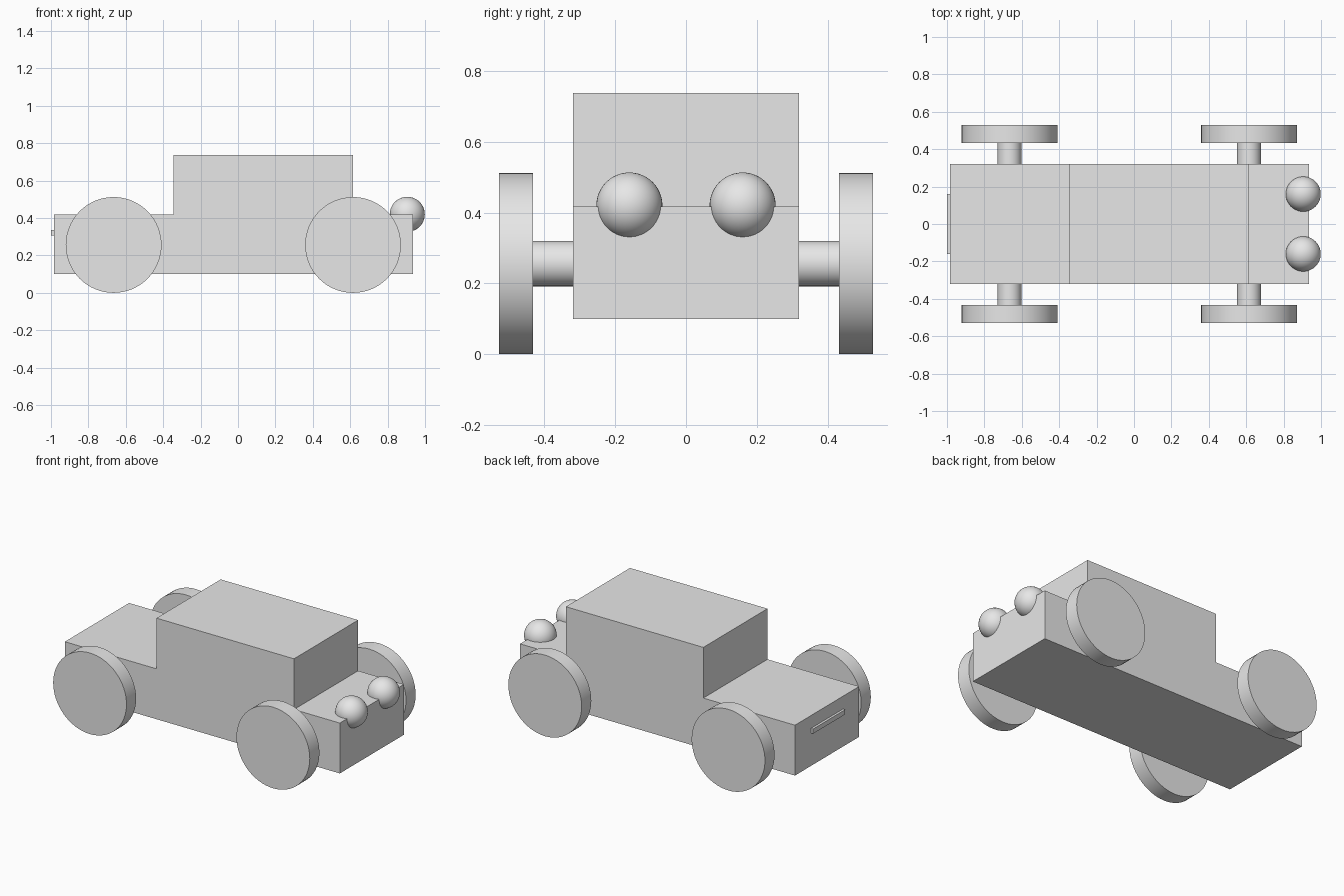
import bpy
import bmesh
from math import radians
from mathutils import Matrix, Vector

cube = bpy.data.objects.get("Cube")
if cube:
    bpy.data.objects.remove(cube, do_unlink=True)

# Single paint colour
grey = bpy.data.materials.new("light grey")
grey.use_nodes = True
colour = (0.8, 0.8, 0.8, 1)
grey.diffuse_color = colour
grey.node_tree.nodes["Principled BSDF"].inputs["Base Color"].default_value = colour


def finish(name, bm, smooth=False):
    """Turn a bmesh into a named, painted object."""
    bmesh.ops.recalc_face_normals(bm, faces=bm.faces)
    mesh = bpy.data.meshes.new(name)
    bm.to_mesh(mesh)
    bm.free()
    mesh.materials.append(grey)
    obj = bpy.data.objects.new(name, mesh)
    bpy.context.collection.objects.link(obj)
    if smooth:
        bpy.ops.object.select_all(action="DESELECT")
        obj.select_set(True)
        bpy.context.view_layer.objects.active = obj
        bpy.ops.object.shade_smooth_by_angle(angle=radians(35))
    return obj


def disc(name, x, y, z, radius, width):
    """Cylinder lying along y."""
    bm = bmesh.new()
    place = Matrix.Translation((x, y, z)) @ Matrix.Rotation(radians(90), 4, "X")
    bmesh.ops.create_cone(bm, cap_ends=True, segments=64, radius1=radius,
                          radius2=radius, depth=width, matrix=place)
    return finish(name, bm, smooth=True)


# Body: stepped side profile extruded across the width
HALF_WIDTH = 0.32
profile = [(-0.985, 0.1), (0.935, 0.1), (0.935, 0.418), (0.615, 0.418),
           (0.615, 0.738), (-0.345, 0.738), (-0.345, 0.418), (-0.985, 0.418)]
bm = bmesh.new()
side = bm.faces.new([bm.verts.new((x, -HALF_WIDTH, z)) for x, z in profile])
extruded = bmesh.ops.extrude_face_region(bm, geom=[side], use_keep_orig=True)
moved = [v for v in extruded["geom"] if isinstance(v, bmesh.types.BMVert)]
bmesh.ops.translate(bm, verts=moved, vec=Vector((0, 2 * HALF_WIDTH, 0)))
finish("body", bm)

# Axles and wheels
R = 0.256
for end, x in (("rear", -0.665), ("front", 0.615)):
    disc(end + "_axle", x, 0, R, 0.064, 0.9)
    for hand, s in (("left", 1), ("right", -1)):
        disc(f"{end}_{hand}_wheel", x, s * 0.48, R, R, 0.096)

# Headlights
for hand, s in (("left", 1), ("right", -1)):
    bm = bmesh.new()
    bmesh.ops.create_uvsphere(bm, u_segments=40, v_segments=24, radius=0.0935,
                              matrix=Matrix.Translation((0.905, s * 0.16, 0.42)))
    finish(hand + "_headlight", bm, smooth=True)

# Rear plate
bm = bmesh.new()
bmesh.ops.create_cube(bm, size=1, matrix=Matrix.Translation((-0.985, 0, 0.322))
                      @ Matrix.Diagonal((0.03, 0.32, 0.03, 1)))
finish("rear_plate", bm)
